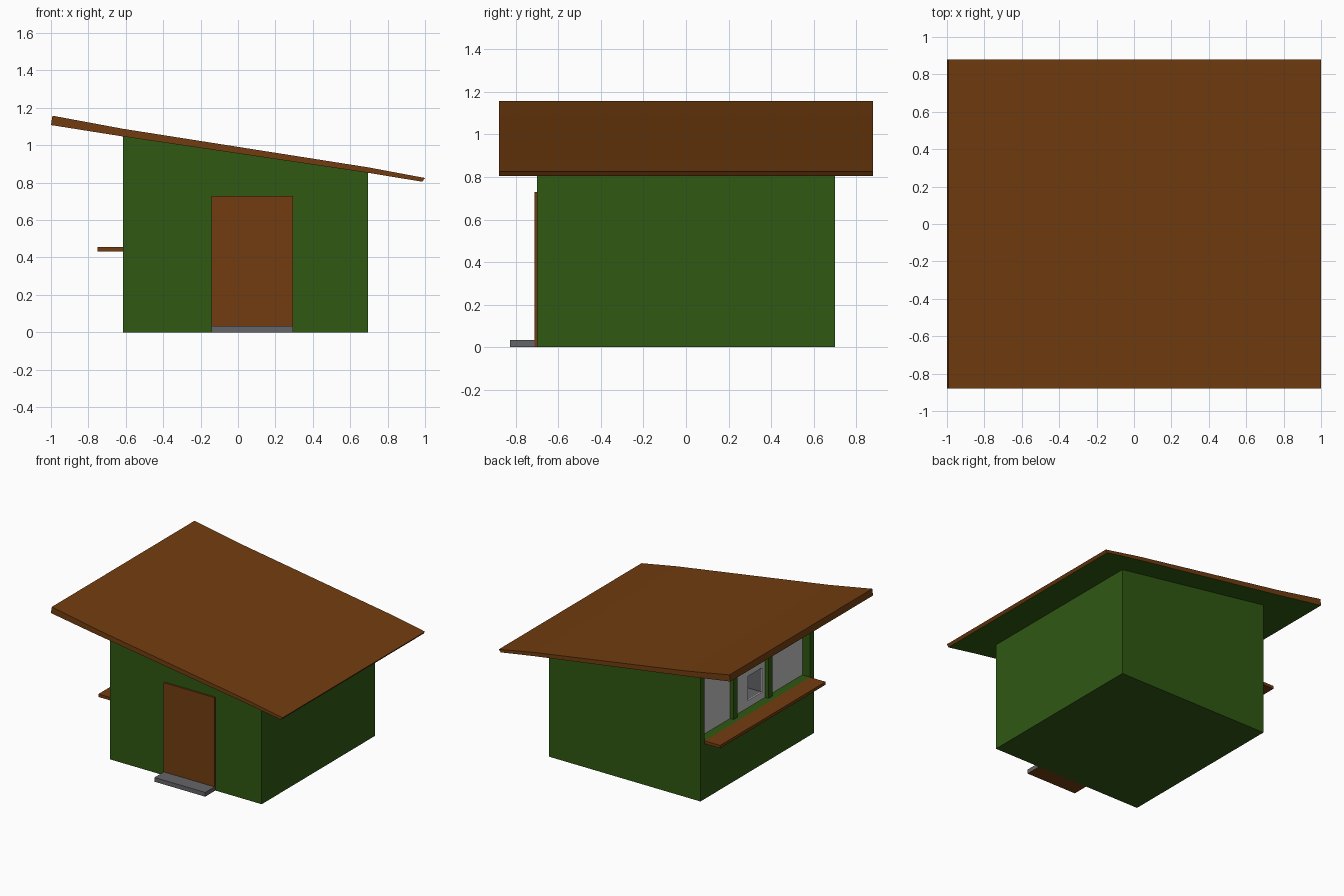
import bpy, bmesh

if "Cube" in bpy.data.objects:
    bpy.data.objects.remove(bpy.data.objects["Cube"])


def mat(name, rgb):
    m = bpy.data.materials.new(name)
    m.diffuse_color = (*rgb, 1)
    m.use_nodes = True
    m.node_tree.nodes["Principled BSDF"].inputs["Base Color"].default_value = m.diffuse_color
    return m


green = mat("green_paint", (0.029, 0.098, 0.006))
brown = mat("brown_wood", (0.168, 0.046, 0.005))
grey = mat("grey_concrete", (0.13, 0.13, 0.14))
pale = mat("pale_glass", (0.55, 0.55, 0.55))


def prism(name, profile, y0, y1, mats):
    """Extrude an x-z outline along y."""
    bm = bmesh.new()
    face = bm.faces.new([bm.verts.new((x, y0, z)) for x, z in profile])
    ext = bmesh.ops.extrude_face_region(bm, geom=[face])["geom"]
    bmesh.ops.translate(bm, vec=(0, y1 - y0, 0),
                        verts=[v for v in ext if isinstance(v, bmesh.types.BMVert)])
    bmesh.ops.recalc_face_normals(bm, faces=bm.faces[:])
    me = bpy.data.meshes.new(name)
    bm.to_mesh(me)
    bm.free()
    for m in mats:
        me.materials.append(m)
    ob = bpy.data.objects.new(name, me)
    bpy.context.collection.objects.link(ob)
    return ob


def box(name, x0, x1, y0, y1, z0, z1, *mats):
    return prism(name, [(x0, z0), (x1, z0), (x1, z1), (x0, z1)], y0, y1, mats)


def paint_underside(ob):
    for f in ob.data.polygons:
        if f.normal.z < -0.7:
            f.material_index = 1


def cut(ob, cutter):
    cutter.hide_render = True
    cutter.hide_viewport = True
    cutter.display_type = 'WIRE'
    mod = ob.modifiers.new(cutter.name, 'BOOLEAN')
    mod.object = cutter
    mod.operation = 'DIFFERENCE'
    mod.solver = 'EXACT'
    mod.material_mode = 'TRANSFER'


L, R, D = -0.615, 0.695, 0.70     # wall positions
W, SILL, HEAD = 0.65, 0.455, 0.95  # window half width, bottom and top

# Body with a sloping top and a recessed window band on the left
body = prism("walls", [(L, 0), (R, 0), (R, 0.856), (L, 1.05)], -D, D, [green])
cut(body, box("window_cutter", L - 0.1, L + 0.075, -W, W, SILL, HEAD, green))

# Serving hatch niche behind the middle pane
H0, H1, HZ0, HZ1 = -0.155, 0.02, 0.51, 0.70
cut(body, box("hatch_cutter", L + 0.05, L + 0.35, H0, H1, HZ0, HZ1, grey))

# Posts and panes, three equal bays
bay = 2 * W / 3
for i in (-1, 1):
    c = i * bay / 2
    box("window_post", L + 0.035, L + 0.075, c - 0.025, c + 0.025, SILL, HEAD, green)
PX = L + 0.066
for i in (-1, 1):
    box("side_pane", PX, L + 0.075, i * bay - bay / 2, i * bay + bay / 2, SILL, HEAD, pale)
b = bay / 2
for y0, y1, z0, z1 in ((H1, b, SILL, HEAD), (-b, H0, SILL, HEAD),
                       (H0, H1, HZ1, HEAD), (H0, H1, SILL, HZ0)):
    box("hatch_pane", PX, L + 0.075, y0, y1, z0, z1, pale)

# Counter shelf under the windows
box("counter", -0.75, L, -W, W, 0.432, SILL, brown)

# Slightly kinked lean-to roof with a green underside
roof = prism("roof", [(-1, 1.108), (L, 1.047), (R, 0.853), (0.985, 0.805),
                      (1, 0.825), (R, 0.882), (L, 1.088), (-0.992, 1.158)],
             -0.88, 0.88, [brown, green])
paint_underside(roof)

# Door and doorstep
box("door", -0.143, 0.295, -D - 0.012, -D, 0.0, 0.73, brown)
step = box("doorstep", -0.143, 0.295, -0.826, -D - 0.012, 0, 0.033, grey, brown)
paint_underside(step)
